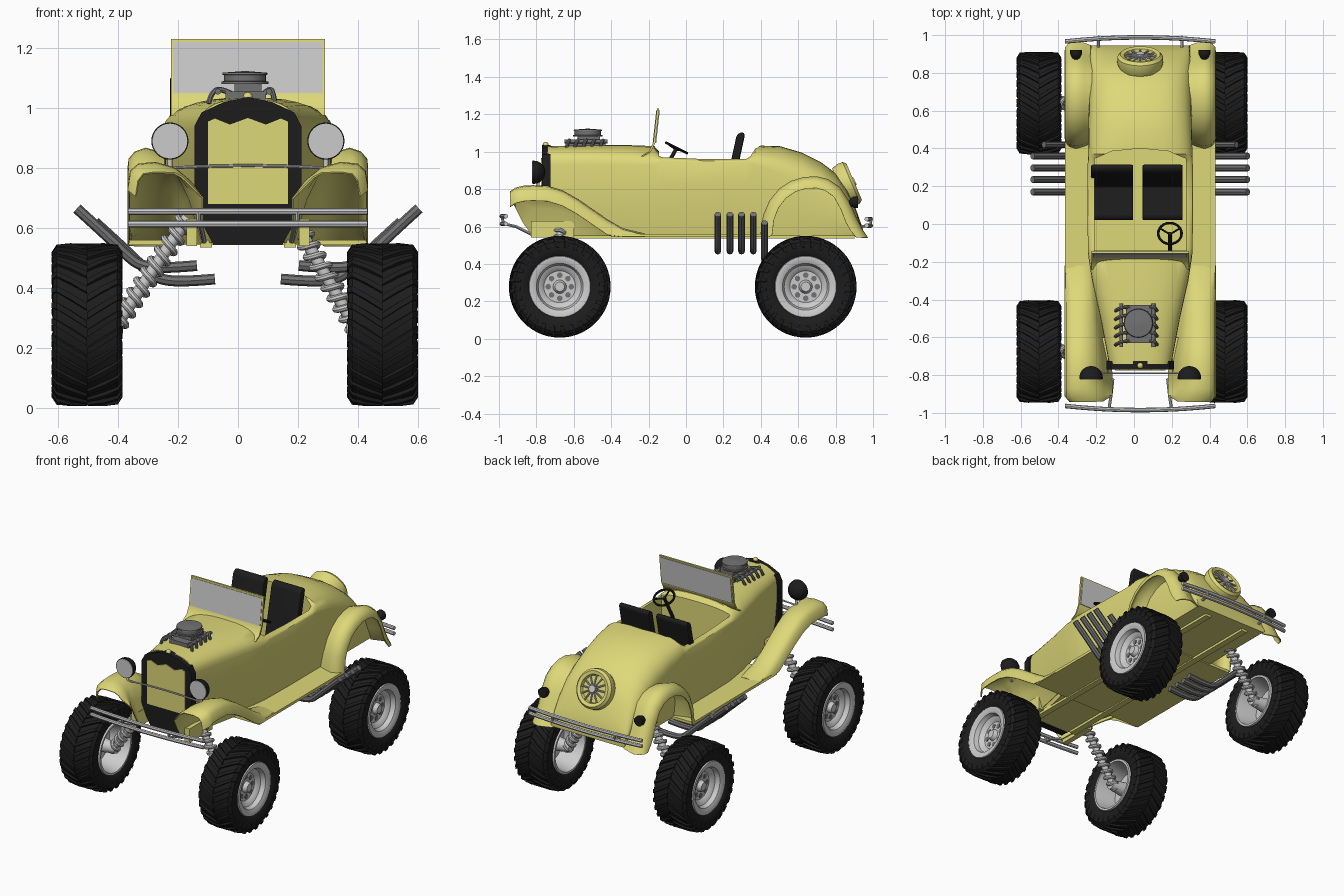
import bpy, bmesh
from math import sin, cos, pi, radians
from mathutils import Vector

if "Cube" in bpy.data.objects:
    bpy.data.objects.remove(bpy.data.objects["Cube"])

C = 0.033  # body centre line in x


def mat(name, *c):
    m = bpy.data.materials.new(name)
    m.diffuse_color = (*c, 1)
    m.use_nodes = True
    m.node_tree.nodes["Principled BSDF"].inputs["Base Color"].default_value = m.diffuse_color
    return m


YEL = mat("yellow_paint", 0.73, 0.69, 0.19)
BLK = mat("black", 0.012, 0.012, 0.012)
DRK = mat("dark_metal", 0.17, 0.17, 0.17)
LGT = mat("light_metal", 0.55, 0.55, 0.55)


def make(name, verts, faces, m=None, angle=35):
    bm = bmesh.new()
    vs = [bm.verts.new(v) for v in verts]
    for f in faces:
        bm.faces.new([vs[i] for i in f])
    bmesh.ops.remove_doubles(bm, verts=bm.verts, dist=1e-5)
    bmesh.ops.recalc_face_normals(bm, faces=bm.faces)
    me = bpy.data.meshes.new(name)
    bm.to_mesh(me)
    bm.free()
    return add(name, me, m, angle)


def add(name, me, m, angle=35):
    o = bpy.data.objects.new(name, me)
    bpy.context.collection.objects.link(o)
    if m:
        me.materials.clear()
        me.materials.append(m)
    bpy.ops.object.select_all(action='DESELECT')
    o.select_set(True)
    bpy.context.view_layer.objects.active = o
    bpy.ops.object.shade_smooth_by_angle(angle=radians(angle))
    return o


def bake(o, m, angle=35):
    """Turn an object with modifiers, or a curve, into a plain mesh."""
    bpy.context.view_layer.update()
    me = bpy.data.meshes.new_from_object(o.evaluated_get(bpy.context.evaluated_depsgraph_get()))
    name = o.name
    bpy.data.objects.remove(o)
    return add(name, me, m, angle)


def loft(name, rings, m=None, closed=True, caps=True, thick=0, angle=35):
    n = len(rings[0])
    faces = [(i*n + j, i*n + (j+1) % n, (i+1)*n + (j+1) % n, (i+1)*n + j)
             for i in range(len(rings)-1) for j in range(n if closed else n-1)]
    if caps and closed:
        faces += [tuple(range(n)), tuple(range((len(rings)-1)*n, len(rings)*n))]
    o = make(name, [v for r in rings for v in r], faces, m, angle)
    if thick:
        s = o.modifiers.new("thickness", 'SOLIDIFY')
        s.thickness, s.offset = thick, 0
        o = bake(o, m, angle)
    return o


def lathe(name, prof, org, axis, m=None, n=32):
    q = Vector(axis).to_track_quat('Z', 'Y')
    rings = [[Vector(org) + q @ Vector((r*cos(2*pi*k/n), r*sin(2*pi*k/n), a)) for k in range(n)]
             for a, r in prof]
    return loft(name, rings, m, caps=False)


def rod(name, p, q, r, m=None, n=16):
    d = Vector(q) - Vector(p)
    return lathe(name, [(0, 0), (0, r), (d.length, r), (d.length, 0)], p, d, m, n)


def tube(name, pts, r, m=None, smooth=False):
    cu = bpy.data.curves.new(name, 'CURVE')
    cu.dimensions, cu.bevel_depth, cu.bevel_resolution, cu.use_fill_caps = '3D', r, 2, True
    s = cu.splines.new('NURBS' if smooth else 'POLY')
    s.points.add(len(pts)-1)
    for p, c in zip(s.points, pts):
        p.co = (*c, 1)
    if smooth:
        s.order_u, s.use_endpoint_u, s.resolution_u = 3, True, 5
    o = bpy.data.objects.new(name, cu)
    bpy.context.collection.objects.link(o)
    return bake(o, m)


def prism(name, pts, lo, hi, axis, m=None):
    """Extrude a 2D outline along axis 0 (x), 1 (y) or 2 (z)."""
    put = lambda p, h: [(h, *p), (p[0], h, p[1]), (*p, h)][axis]
    return loft(name, [[put(p, lo) for p in pts], [put(p, hi) for p in pts]], m)


def box(name, x0, x1, y0, y1, z0, z1, m=None):
    return prism(name, [(x0, y0), (x1, y0), (x1, y1), (x0, y1)], z0, z1, 2, m)


# body: lofted hood, doors and rear deck, cockpit cut out
def section(y, wb, w, zs, zt, zb=0.55):
    h = [(wb, zb), (wb + (w-wb)*.75, zb + (zs-zb)*.35), (w, zb + (zs-zb)*.7), (w, zs)]
    h += [(w*cos(a)**.75, zs + (zt-zs)*sin(a)**.85) for a in [k*pi/16 for k in range(1, 8)]]
    return ([(C, y, zb)] + [(C+u, y, z) for u, z in h] + [(C, y, zt)]
            + [(C-u, y, z) for u, z in reversed(h)])


body = loft("body", [section(*s) for s in [
    (-.74, .12, .165, .93, 1.03), (-.5, .17, .21, .93, 1.035), (-.3, .22, .255, .93, 1.035),
    (-.17, .24, .275, .93, 1.03), (-.13, .245, .277, .95, .985), (.1, .25, .28, .945, .97),
    (.32, .25, .278, .945, .97), (.37, .25, .276, .93, 1.033), (.5, .25, .274, .88, 1.03),
    (.62, .25, .272, .83, .995), (.72, .25, .27, .78, .945), (.8, .25, .268, .73, .885),
    (.86, .25, .266, .68, .80), (.91, .25, .264, .62, .69), (.945, .25, .262, .57, .59)]], YEL)
cutter = prism("cockpit_cutter", [(C-.243, -.145), (C+.243, -.145), (C+.243, .345), (C+.15, .385),
                                  (C, .4), (C-.15, .385), (C-.243, .345)], .6, 1.3, 2)
cutter.hide_render = True
b = body.modifiers.new("cockpit", 'BOOLEAN')
b.operation, b.object, b.solver = 'DIFFERENCE', cutter, 'EXACT'
bake(body, YEL)
bpy.data.objects.remove(cutter)

box("running_boards", C-.398, C+.398, -.4, .45, .543, .56, YEL)
# windshield
ws = [(-.24, .975), (-.2, 1.0), (-.175, 1.05), (-.155, 1.23)]
loft("windshield_frame", [[(C+s*.257, y, z) for y, z in ws + [(y+.012, z) for y, z in ws[::-1]]]
                          for s in (-1, 1)], YEL)
prism("windshield_glass", [(-.178, 1.05), (-.159, 1.22), (-.140, 1.22), (-.159, 1.05)],
      C-.248, C+.248, 0, LGT)
# grille
gf = [(.115, .545), (.145, .6), (.178, .68), (.178, .94), (.155, .985), (.08, 1.02)]
prism("grille_shell", [(C+x, z) for x, z in gf] + [(C, 1.037)] + [(C-x, z) for x, z in gf[::-1]],
      -.77, -.725, 1, BLK)
gp = [(.133, .68), (.133, .955), (.11, .965), (.06, .945)]
prism("grille_panel", [(C+x, z) for x, z in gp] + [(C, .967)] + [(C-x, z) for x, z in gp[::-1]],
      -.775, -.76, 1, YEL)
ball = [(-.016*cos(k*pi/8), .016*sin(k*pi/8)) for k in range(9)]
lathe("radiator_cap", ball, (C, -.75, 1.037), (0, 0, 1), YEL, 12)

# fenders, rails, lamps, exhausts, seats: mirrored about the body centre
front = [(-.94, .785, .75), (-.91, .805, .70), (-.87, .815, .62), (-.82, .818, .55), (-.74, .815, .55),
         (-.66, .79, .55), (-.58, .745, .55), (-.5, .69, .55), (-.42, .635, .55), (-.34, .588, .55),
         (-.22, .56, .545)]
rear = [(.40, .55), (.415, .66), (.45, .74), (.5, .8), (.56, .84), (.63, .862), (.7, .865), (.76, .85),
        (.82, .81), (.87, .735), (.91, .645), (.94, .585), (.97, .54)]
hub = Vector((0, .68, .55))
for s, side in ((1, "right"), (-1, "left")):
    X = lambda u: C + s*u
    rings = []
    for i, (y, zt, zb) in enumerate(front):
        h, k, nose = zt-zb, min(1, max(0, (y+.75)/.5)), .05 if i == 0 else 0
        lip = max(zt-.08, .545)
        rings.append([(X(.15+.1*k+nose), y, zb), (X(.195+.07*k+nose/2), y, zb+h*.55),
                      (X(.245+.03*k), y, zb+h*.92), (X(.31), y, zt), (X(.365-nose/3), y, zt-.006),
                      (X(.39-nose/2), y, zt-(zt-lip)*.35), (X(.398-nose/2), y, lip)])
    loft("front_fender_"+side, rings, YEL, closed=False, thick=.006, angle=50)
    rings = []
    for y, z in rear:
        p = Vector((0, y, z))
        d = (hub - p).normalized()
        rings.append([Vector((X(u), 0, 0)) + p + d*o for u, o in
                      [(.25, .03), (.3, .012), (.34, 0), (.375, .012), (.395, .035), (.398, .06)]])
    loft("rear_fender_"+side, rings, YEL, closed=False, thick=.006, angle=50)
    a, b2 = sorted((X(.17), X(.205)))
    box("frame_horn_"+side, a, b2, -.83, -.6, .54, .63, YEL)
    a, b2 = sorted((X(.12), X(.16)))
    box("frame_rail_"+side, a, b2, -.7, .9, .535, .56, YEL)
    # headlight
    dome = [(.06*sin(k*pi/12), .062*cos(k*pi/12)) for k in range(7)]
    lathe("headlight_shell_"+side, [(-.008, .058), (-.008, .062)] + dome, (X(.26), -.812, .89), (0, 1, 0), BLK)
    rod("headlight_lens_"+side, (X(.26), -.824, .89), (X(.26), -.81, .89), .058, LGT, 32)
    rod("headlight_post_"+side, (X(.26), -.79, .84), (X(.26), -.79, .79), .008)
    # tail lamp
    lathe("tail_lamp_"+side, [(.02, 0), (.02, .031), (0, .031), (-.02, .022), (-.035, 0)],
          (X(.34), .9, .73), (0, 1, 0), BLK, 20)
    # exhaust pipes
    for i, (y, dx, dz) in enumerate([(.17, 0, 0), (.235, 0, 0), (.297, 0, 0), (.36, 0, 0), (.42, .06, .045)]):
        tube(f"exhaust_{side}_{i}", [(X(u-dx), y, z-dz) for u, z in
             [(.57, .665), (.46, .565), (.4, .505), (.36, .475), (.28, .465), (.17, .475)]],
             .018, DRK, True)
    # bumper brackets
    tube("front_bracket_"+side, [(X(.165), -.985, .655), (X(.165), -.975, .615), (X(.155), -.91, .6),
                                 (X(.145), -.82, .555)], .008)
    tube("rear_bracket_"+side, [(X(.22), .99, .64), (X(.22), .985, .605), (X(.22), .92, .6)], .008)
    # seat
    a, b2 = sorted((X(.022), X(.245)))
    if s < 0:
        a, b2 = a-.015, b2-.015
    else:
        a, b2 = a-.01, b2-.02
    for nm, pts in (("back", [(.19, .72), (.235, .72), (.315, 1.09), (.305, 1.105), (.285, 1.1), (.27, 1.085)]),
                    ("cushion", [(.02, .66), (.24, .64), (.24, .74), (.04, .765), (.02, .75)])):
        o = prism(f"seat_{nm}_{side}", pts, a, b2, 0, BLK)
        bv = o.modifiers.new("round", 'BEVEL')
        bv.width, bv.segments = .008, 2
        bake(o, BLK)

tube("headlight_bar", [(C+.26*t/6, -.79, .8 + .008*(1-(t/6)**2)) for t in range(-6, 7)], .005)
# bumpers
for nm, y0, dy, zs in (("front", -.985, .022, (.655, .614)), ("rear", .988, -.022, (.64, .605))):
    for i, z in enumerate(zs):
        tube(f"{nm}_bumper_{i}", [(C+.398*t/8, y0+dy*(t/8)**2, z) for t in range(-8, 9)], .012)

# spare wheel on the tail
ax = Vector((0, .92, .39)).normalized()
sc, up = Vector((C, .875, .83)), ax.cross(Vector((1, 0, 0)))
lathe("spare_cover", [(-.055, 0), (-.055, .11), (-.02, .122), (.01, .12), (.026, .106), (.02, .086),
                      (0, .08), (0, 0)], sc, ax, YEL, 40)
for k in range(12):
    d = up*sin(k*pi/6) + Vector((1, 0, 0))*cos(k*pi/6)
    rod(f"spare_spoke_{k}", sc+ax*.02+d*.015, sc+ax*.012+d*.086, .005, LGT, 8)
rod("spare_hub", sc, sc+ax*.032, .022, LGT)

# steering wheel
sa, so = Vector((0, .45, .9)).normalized(), Vector((.19, -.05, 1.02))
su, sx = sa.cross(Vector((1, 0, 0))), Vector((1, 0, 0))
tube("steering_rim", [so + sx*.062*cos(k*pi/12) + su*.062*sin(k*pi/12) for k in range(25)], .007, BLK)
for k in range(3):
    d = sx*cos(k*2*pi/3+pi/6) + su*sin(k*2*pi/3+pi/6)
    rod(f"steering_spoke_{k}", so - sa*.01, so + d*.062, .005, BLK, 8)
rod("steering_column", so, so - Vector((0, .11, .2)), .01, BLK)

# engine poking through the hood
box("engine_block", C-.075, C+.06, -.63, -.43, .99, 1.055, DRK)
box("carburettor", C-.045, C+.045, -.58, -.46, 1.05, 1.09, DRK)
lathe("air_cleaner", [(0, 0), (0, .078), (.008, .078), (.01, .07), (.03, .07), (.032, .076), (.038, .074),
                      (.042, .02), (.044, 0)], (C-.01, -.525, 1.08), (0, 0, 1), DRK)
for s in (-1, 1):
    for i in range(5):
        y = -.62 + i*.045
        tube(f"engine_pipe_{s}_{i}", [(C+s*.05, y, 1.045), (C+s*.085-.01, y, 1.07), (C+s*.105-.02, y-.015, 1.045),
                                      (C+s*.11-.02, y-.02, 1.015)], .009, DRK, True)
    rod(f"engine_rail_{s}", (C+s*.085-.015, -.65, 1.055), (C+s*.085-.015, -.42, 1.055), .01, DRK)


# wheels with chevron lugs
def wheel(nm, cx, cy, s):
    org = Vector((cx, cy, .278))
    lathe("tire_"+nm, [(-.09, .155), (-.108, .175), (-.115, .21), (-.114, .24), (-.1, .257), (0, .262), (.1, .257),
                       (.114, .24), (.115, .21), (.108, .175), (.09, .155)], org, (s, 0, 0), BLK, 48)
    verts, faces, N = [], [], 28
    for side in (-1, 1):
        for k in range(N):
            t0, base = 2*pi*(k + (.5 if side > 0 else 0))/N, len(verts)
            for x, ri, ro, dt in [(0, .25, .271, 0), (.055, .25, .272, .13), (.102, .24, .267, .24),
                                  (.118, .22, .242, .27), (.116, .2, .212, .28)]:
                for r, e, xx in ((ri, -.055, x*.9), (ro, -.04, x), (ro, .04, x), (ri, .055, x*.9)):
                    verts.append(org + Vector((side*xx, r*sin(t0+dt+e), r*cos(t0+dt+e))))
            faces += [tuple(base + 4*i + j for i, j in ((i, j), (i, (j+1) % 4), (i+1, (j+1) % 4), (i+1, j)))
                      for i in range(4) for j in range(4)]
            faces += [tuple(base+j for j in range(4)), tuple(base+16+j for j in range(4))]
    make("tread_"+nm, verts, faces, BLK, 30)
    lathe("rim_"+nm, [(.072, 0), (.072, .025), (.06, .032), (.048, .036), (.048, .085), (.062, .098), (.07, .115),
                      (.098, .125), (.108, .145), (.108, .163), (.09, .168), (-.09, .168), (-.112, .163),
                      (-.112, .15), (-.08, .143), (.02, .125), (.02, .05), (-.08, .035), (-.12, .03), (-.12, 0)],
          org, (s, 0, 0), LGT, 40)
    for k in range(8):
        p = org + Vector((s*.044, .062*cos(k*pi/4), .062*sin(k*pi/4)))
        rod(f"rim_hole_{nm}_{k}", p, p + Vector((s*.007, 0, 0)), .015, DRK, 12)
    # coil-over shock
    lo, hi = Vector((cx - s*.08, cy, .25)), Vector((s*.175 + .008, cy, .635))
    d = hi - lo
    e1 = d.normalized().cross(Vector((0, 1, 0)))
    rod("shock_"+nm, lo, hi, .02, LGT)
    tube("spring_"+nm, [lo + d*(.06 + .9*t/120) + e1*.028*cos(t*pi/6) + Vector((0, 1, 0))*.028*sin(t*pi/6)
                        for t in range(121)], .011, LGT)


for yn, cy in (("front", -.675), ("rear", .64)):
    wheel(yn+"_right", .482, cy, 1)
    wheel(yn+"_left", -.503, cy, -1)
